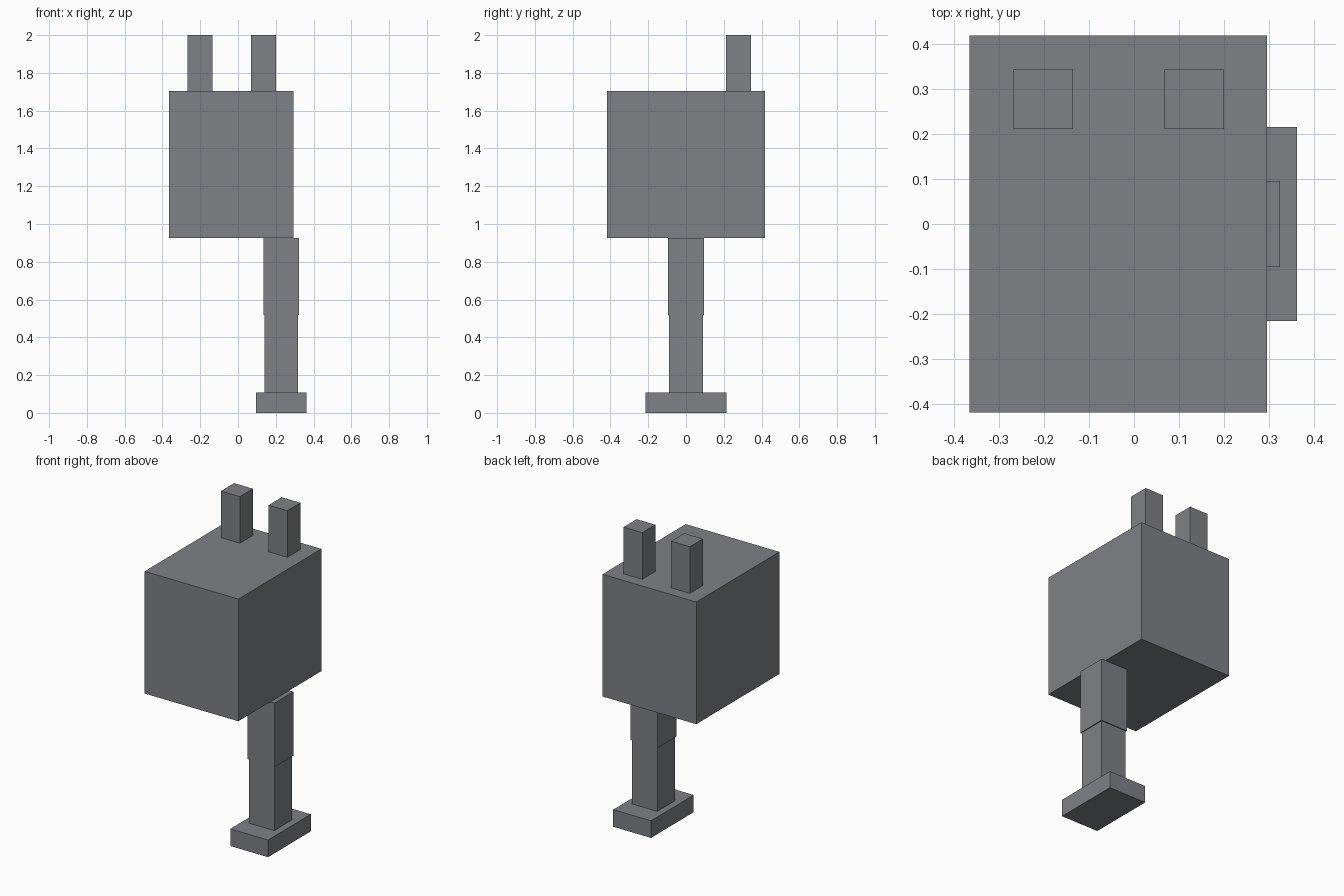
import bpy

if "Cube" in bpy.data.objects:
    bpy.data.objects.remove(bpy.data.objects["Cube"])

grey = bpy.data.materials.new("slate grey")
grey.diffuse_color = (0.21, 0.22, 0.235, 1.0)
grey.use_nodes = True
grey.node_tree.nodes["Principled BSDF"].inputs["Base Color"].default_value = grey.diffuse_color


def box(name, x, y, z):
    """Axis-aligned box from (min, max) ranges."""
    ranges = (x, y, z)
    centre = [(a + b) / 2 for a, b in ranges]
    bpy.ops.mesh.primitive_cube_add(size=1, location=centre)
    obj = bpy.context.object
    obj.name = name
    obj.scale = [b - a for a, b in ranges]
    bpy.ops.object.transform_apply(location=False, rotation=False, scale=True)
    obj.data.materials.append(grey)
    return obj


# Main body block
box("body", (-0.365, 0.295), (-0.418, 0.418), (0.925, 1.703))

# Two upright posts near the back of the top
for name, x in (("left_post", -0.201), ("right_post", 0.134)):
    box(name, (x - 0.066, x + 0.066), (0.211, 0.343), (1.703, 2.0))

# Single leg on the right: thigh, slimmer shin, foot
LEG_X = 0.229
for name, half_x, half_y, z in (
    ("thigh", 0.095, 0.095, (0.517, 0.925)),
    ("shin", 0.089, 0.089, (0.109, 0.517)),
    ("foot", 0.133, 0.215, (0.0, 0.109)),
):
    box(name, (LEG_X - half_x, LEG_X + half_x), (-half_y, half_y), z)
